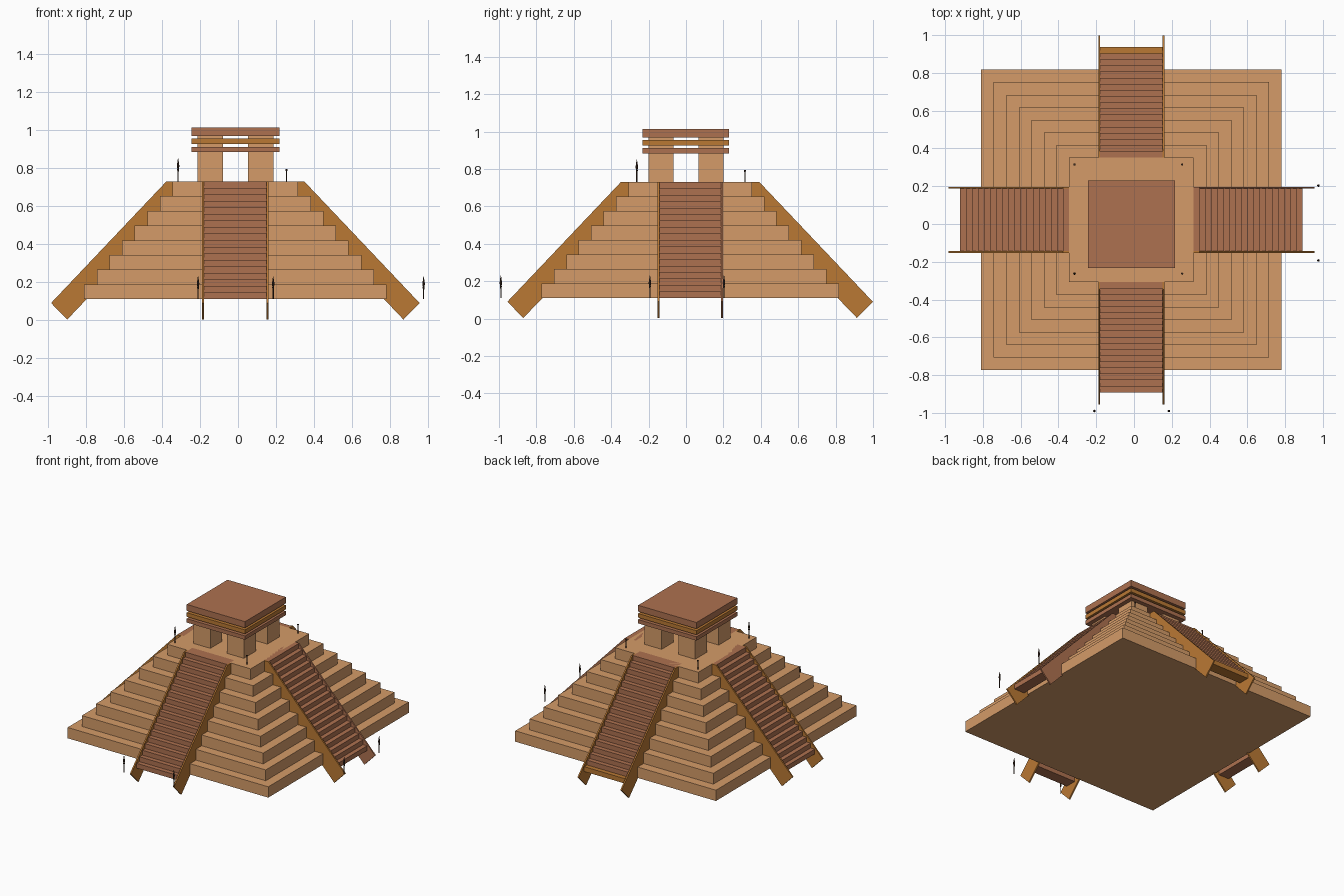
import bpy, bmesh, math
from mathutils import Matrix, Vector

if "Cube" in bpy.data.objects:
    bpy.data.objects.remove(bpy.data.objects["Cube"])

CX, CY = -0.014, 0.022      # pyramid centre in plan


def material(name, rgb):
    m = bpy.data.materials.new(name)
    m.diffuse_color = (*rgb, 1)
    m.use_nodes = True
    m.node_tree.nodes["Principled BSDF"].inputs["Base Color"].default_value = m.diffuse_color
    return m


SAND = material("sandstone", (0.66, 0.33, 0.14))
CLAY = material("clay", (0.42, 0.165, 0.08))
OCHRE = material("ochre", (0.49, 0.19, 0.034))
DARK = material("dark_wood", (0.05, 0.025, 0.015))


def finish(name, bm, mat):
    bmesh.ops.recalc_face_normals(bm, faces=bm.faces)
    me = bpy.data.meshes.new(name)
    bm.to_mesh(me)
    bm.free()
    me.materials.append(mat)
    ob = bpy.data.objects.new(name, me)
    bpy.context.collection.objects.link(ob)
    return ob


def add_box(bm, lo, hi):
    lo, hi = Vector(lo), Vector(hi)
    size = Matrix.Diagonal((*(hi - lo), 1))
    bmesh.ops.create_cube(bm, size=1, matrix=Matrix.Translation((lo + hi) / 2) @ size)


def box(name, lo, hi, mat):
    bm = bmesh.new()
    add_box(bm, lo, hi)
    return finish(name, bm, mat)


# Stepped pyramid body, eight tiers
Z0, Z1, TIERS = 0.11, 0.73, 8
rise = (Z1 - Z0) / TIERS
for i in range(TIERS):
    h = 0.795 - i * 0.0664
    z = Z0 + i * rise
    box(f"tier_{i + 1}", (CX - h, CY - h, z), (CX + h, CY + h, z + rise), SAND)


def stringer(name, x, reach, mat):
    """Sloping side wall of a stair that runs out along -y."""
    prof = [(0.969 + reach, 0.09), (0.884 + reach, 0.003), (0.33, 0.586),
            (0.33, Z1), (0.362 + reach, Z1)]
    bm = bmesh.new()
    face = bm.faces.new([bm.verts.new((x - 0.005, -d, z)) for d, z in prof])
    ext = bmesh.ops.extrude_face_region(bm, geom=[face])
    verts = [v for v in ext["geom"] if isinstance(v, bmesh.types.BMVert)]
    bmesh.ops.translate(bm, verts=verts, vec=(0.01, 0, 0))
    return finish(name, bm, mat)


# Four stairways: steps between two side walls, turned around the pyramid
STEPS = 18
for k, side in enumerate(("front", "right", "back", "left")):
    reach = 0.008 if k % 2 == 0 else 0.0
    turn = Matrix.Translation((CX, CY, 0)) @ Matrix.Rotation(k * math.pi / 2, 4, 'Z')
    parts = [stringer(f"{side}_stair_wall_1", -0.17, reach, OCHRE),
             stringer(f"{side}_stair_wall_2", 0.17, reach,
                      CLAY if side == "right" else OCHRE)]
    step_rise = (Z1 - Z0) / STEPS
    outer = 0.906 + reach
    run = (outer - 0.33) / STEPS
    bm = bmesh.new()
    for i in range(STEPS):
        d, z = outer - i * run, Z0 + i * step_rise
        lo, hi = (-0.165, -d, z), (0.165, -d + 0.08, z + step_rise)
        if i == 0 and side == "back":       # lowest back step is ochre
            parts.append(box("back_bottom_step", lo, hi, OCHRE))
        else:
            add_box(bm, lo, hi)
    parts.append(finish(f"{side}_stair_steps", bm, CLAY))
    for ob in parts:
        ob.matrix_world = turn

# Temple: four corner pillars and three stacked roof slabs
for i, x in enumerate((-0.213, 0.053)):
    for j, y in enumerate((-0.2, 0.066)):
        box(f"pillar_{i}{j}", (x, y, Z1), (x + 0.134, y + 0.134, 0.97), SAND)
for name, z0, z1, mat in (("lower_cornice", 0.883, 0.911, CLAY),
                          ("middle_cornice", 0.925, 0.954, OCHRE),
                          ("roof_slab", 0.968, 1.013, CLAY)):
    box(name, (-0.244, -0.232, z0), (0.218, 0.23, z1), mat)


def cone(bm, x, y, z0, z1, r0, r1):
    bmesh.ops.create_cone(bm, cap_ends=True, segments=8, radius1=r0, radius2=r1,
                          depth=z1 - z0, matrix=Matrix.Translation((x, y, (z0 + z1) / 2)))


def torch(name, x, y, z, flame):
    bm = bmesh.new()
    cone(bm, x, y, z, z + 0.055, 0.003, 0.003)
    cone(bm, x, y, z + 0.05, z + 0.065, 0.003, 0.006)
    if flame:
        cone(bm, x, y, z + 0.065, z + 0.08, 0.004, 0.007)
        cone(bm, x, y, z + 0.08, z + 0.12, 0.007, 0.001)
    finish(name, bm, DARK)


# Torches on the platform corners and at the feet of two stairs
for i, (x, y) in enumerate(((-0.315, -0.263), (0.255, -0.263), (-0.315, 0.315), (0.255, 0.315))):
    torch(f"platform_torch_{i + 1}", x, y, Z1, i == 0)
for i, (x, y) in enumerate(((-0.21, -0.99), (0.185, -0.99), (0.976, -0.193), (0.976, 0.203))):
    torch(f"stair_torch_{i + 1}", x, y, 0.11, True)
